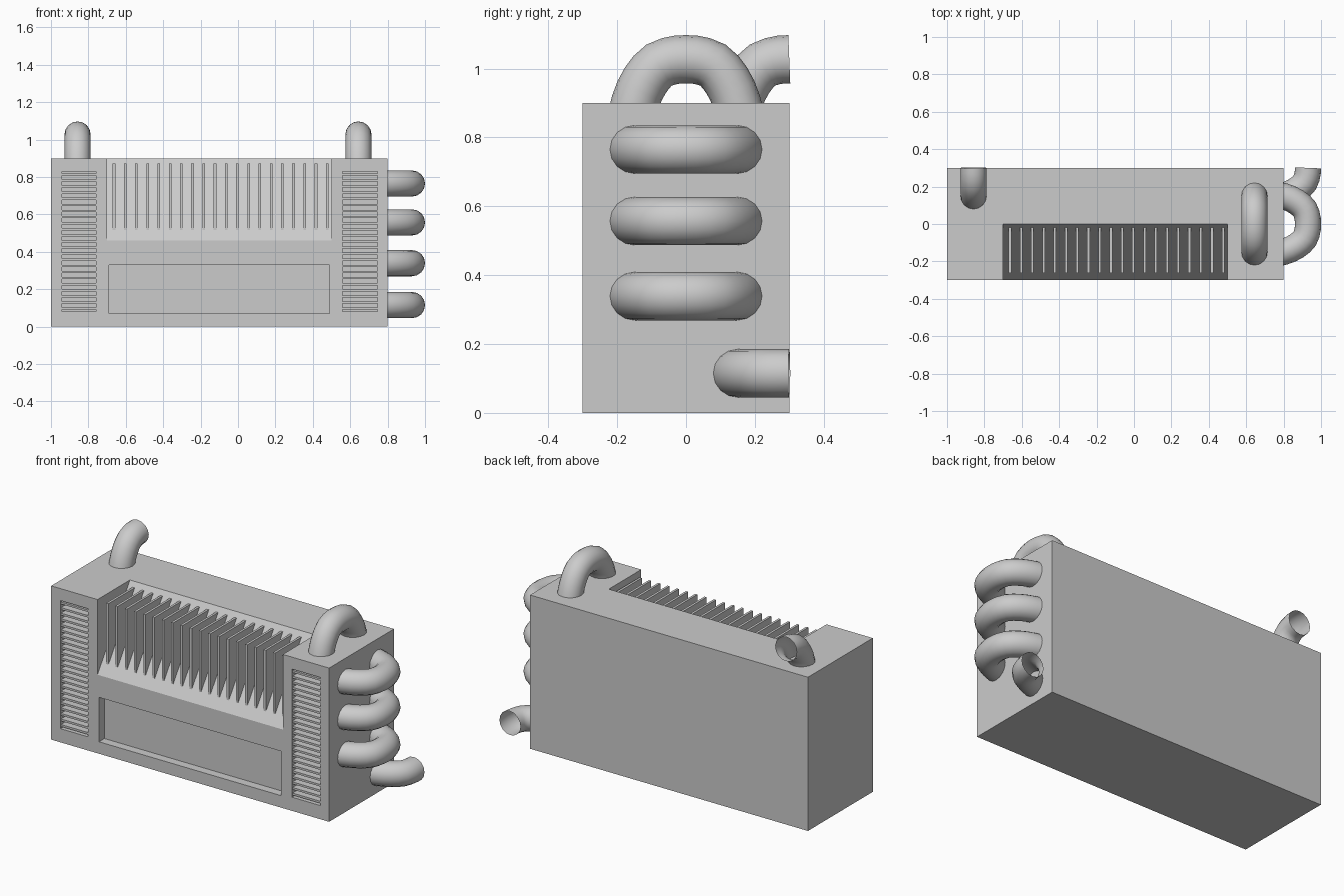
import bpy, bmesh
from mathutils import Vector

if "Cube" in bpy.data.objects:
    bpy.data.objects.remove(bpy.data.objects["Cube"])

grey = bpy.data.materials.new("plain_grey")
grey.diffuse_color = (0.6, 0.6, 0.6, 1)
grey.use_nodes = True
grey.node_tree.nodes["Principled BSDF"].inputs["Base Color"].default_value = grey.diffuse_color


def add_mesh(name, bm):
    bmesh.ops.recalc_face_normals(bm, faces=bm.faces)
    me = bpy.data.meshes.new(name)
    bm.to_mesh(me)
    bm.free()
    me.materials.append(grey)
    ob = bpy.data.objects.new(name, me)
    bpy.context.collection.objects.link(ob)
    return ob


def prism(bm, profile, x0, x1):
    """Extrude a (y, z) profile along x."""
    f = bm.faces.new([bm.verts.new((x0, y, z)) for y, z in profile])
    ext = bmesh.ops.extrude_face_region(bm, geom=[f])
    vs = [v for v in ext["geom"] if isinstance(v, bmesh.types.BMVert)]
    bmesh.ops.translate(bm, verts=vs, vec=(x1 - x0, 0, 0))


def box(bm, x0, x1, y0, y1, z0, z1):
    prism(bm, [(y0, z0), (y1, z0), (y1, z1), (y0, z1)], x0, x1)


# housing
bm = bmesh.new()
box(bm, -1, 0.8, -0.3, 0.3, 0, 0.9)
housing = add_mesh("housing", bm)

# cutters: sloped notch, lower panel recess, two vent recesses
VENTS = [(-0.94, -0.76), (0.56, 0.745)]
bm = bmesh.new()
prism(bm, [(-0.36, 0.372), (0.03, 0.944), (-0.36, 0.944)], -0.7, 0.5)
box(bm, -0.69, 0.49, -0.36, -0.25, 0.07, 0.33)
for a, b in VENTS:
    box(bm, a, b, -0.35, -0.25, 0.08, 0.83)
cutter = add_mesh("recess_cutter", bm)
cutter.hide_render = True
mod = housing.modifiers.new("recesses", "BOOLEAN")
mod.operation = "DIFFERENCE"
mod.solver = "EXACT"
mod.object = cutter
bpy.context.view_layer.objects.active = housing
bpy.ops.object.modifier_apply(modifier=mod.name)
bpy.data.objects.remove(cutter)

# triangular cooling fins on the slope
bm = bmesh.new()
for i in range(20):
    x = -0.663 + 0.06 * i
    prism(bm, [(-0.262, 0.515), (-0.018, 0.873), (-0.262, 0.873)], x - 0.007, x + 0.007)
add_mesh("cooling_fins", bm)

# vent slats
bm = bmesh.new()
N = 23
for a, b in VENTS:
    for i in range(N):
        z = 0.08 + (i + 0.5) * 0.75 / N
        box(bm, a, b, -0.295, -0.25, z - 0.006, z + 0.006)
add_mesh("vent_slats", bm)

# half of a pipe arch as (sideways offset, height above wall), base to peak
HALF = [(-0.158, -0.04), (-0.148, 0), (-0.135, 0.035), (-0.118, 0.066), (-0.1, 0.09),
        (-0.078, 0.11), (-0.05, 0.121), (-0.025, 0.126), (0, 0.127)]


def pipe(name, full, y, place):
    pts = HALF + ([(-s, h) for s, h in reversed(HALF[:-1])] if full else [])
    cu = bpy.data.curves.new(name, "CURVE")
    cu.dimensions = "3D"
    cu.bevel_depth = 0.07
    cu.bevel_resolution = 6
    sp = cu.splines.new("POLY")
    sp.points.add(len(pts) - 1)
    for p, (s, h) in zip(sp.points, pts):
        p.co = (*place(y + s, h), 1)
    cu.materials.append(grey)
    ob = bpy.data.objects.new(name, cu)
    bpy.context.collection.objects.link(ob)
    bpy.ops.object.select_all(action="DESELECT")
    ob.select_set(True)
    bpy.context.view_layer.objects.active = ob
    bpy.ops.object.convert(target="MESH")
    bpy.ops.object.shade_smooth_by_angle()


# top pipes: full arch and open half arch
pipe("top_pipe_arch", True, 0, lambda y, h: (0.644, y, 0.9 + h))
pipe("top_pipe_outlet", False, 0.3, lambda y, h: (-0.858, y, 0.9 + h))

# side pipes: three arches and one open outlet
for k, z in enumerate((0.765, 0.557, 0.339)):
    pipe(f"side_pipe_arch_{k + 1}", True, 0, lambda y, h, z=z: (0.803 + h, y, z))
pipe("side_pipe_outlet", False, 0.3, lambda y, h: (0.803 + h, y, 0.115))
